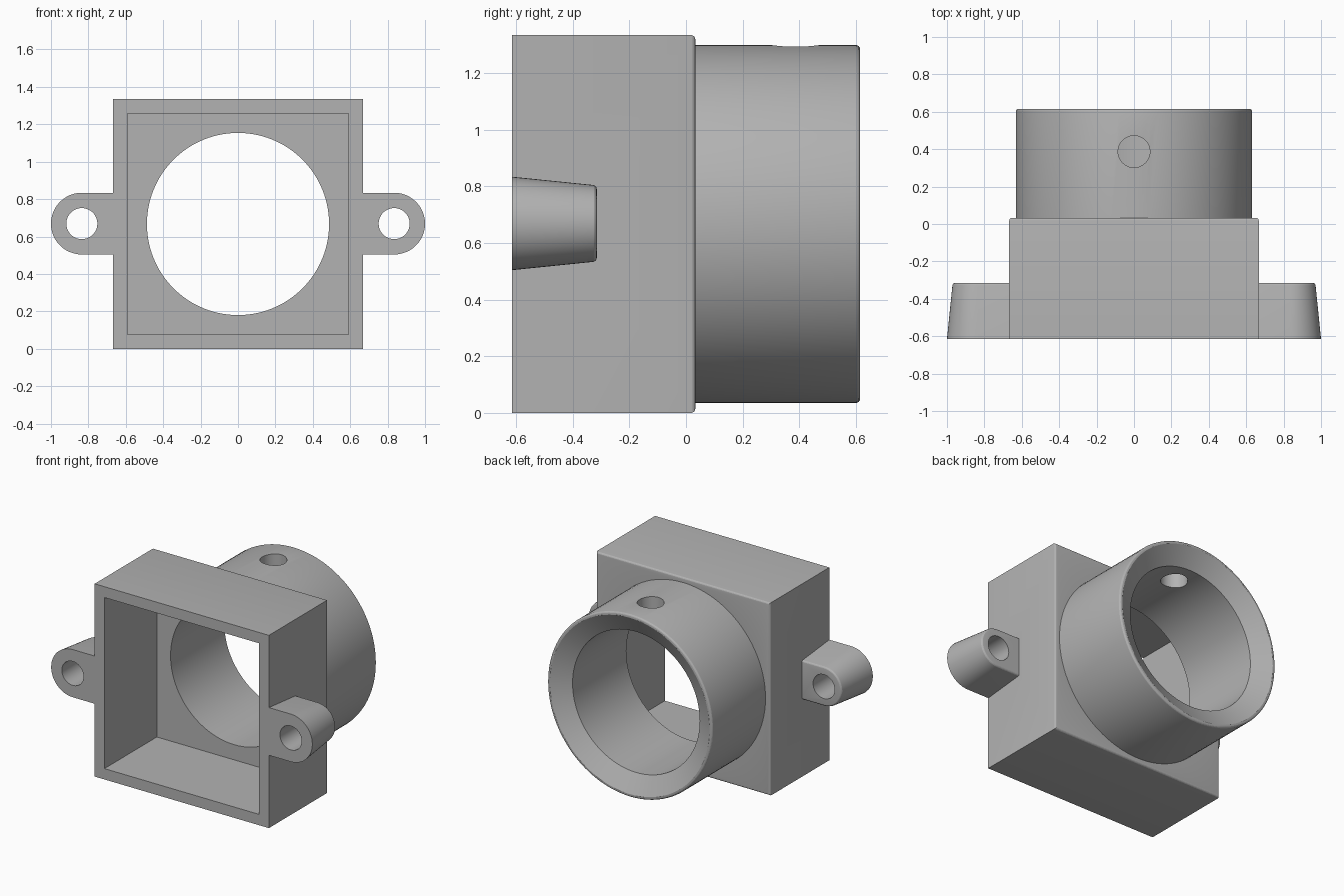
import bpy, bmesh, math
from mathutils import Matrix

cube = bpy.data.objects.get("Cube")
if cube:
    bpy.data.objects.remove(cube, do_unlink=True)

MID = 0.667      # height of the optical axis
FRONT = -0.615
BACK = 0.615

grey = bpy.data.materials.new("mid grey")
grey.use_nodes = True
grey.diffuse_color = (0.45, 0.45, 0.45, 1)
grey.node_tree.nodes["Principled BSDF"].inputs["Base Color"].default_value = (0.45, 0.45, 0.45, 1)


# Cross-section outlines, as (x, z) around the part's own axis
def circle(r, n=96):
    return [(r * math.cos(2 * math.pi * i / n), r * math.sin(2 * math.pi * i / n)) for i in range(n)]


def square(h):
    return [(h, -h), (h, h), (-h, h), (-h, -h)]


def lug(r, side, n=24):
    arc = [(r * math.cos(math.pi * (i / n - 0.5)), r * math.sin(math.pi * (i / n - 0.5))) for i in range(n + 1)]
    return [(side * x, z) for x, z in arc + [(-0.185, r), (-0.185, -r)]]


def loft(name, sections, at=(0, 0, MID), turn=None):
    """Closed solid through (y, outline) sections."""
    bm = bmesh.new()
    rings = [[bm.verts.new((x, y, z)) for x, z in outline] for y, outline in sections]
    for a, b in zip(rings, rings[1:]):
        for i in range(len(a)):
            j = (i + 1) % len(a)
            bm.faces.new((a[i], a[j], b[j], b[i]))
    bm.faces.new(rings[0])
    bm.faces.new(rings[-1])
    if turn:
        bm.transform(turn)
    bm.transform(Matrix.Translation(at))
    bmesh.ops.recalc_face_normals(bm, faces=bm.faces)
    mesh = bpy.data.meshes.new(name)
    bm.to_mesh(mesh)
    bm.free()
    mesh.materials.append(grey)
    obj = bpy.data.objects.new(name, mesh)
    bpy.context.collection.objects.link(obj)
    return obj


def rounded(front, back, r, outline, fillet=0.015, back_r=None):
    """Sections of a straight or tapered part with a rounded back edge."""
    back_r = back_r or r
    secs = [(front, outline(r))]
    for k in range(5):
        a = math.pi / 2 * k / 4
        secs.append((back - fillet * (1 - math.sin(a)), outline(back_r - fillet * (1 - math.cos(a)))))
    return secs


# Square housing, round barrel and two mounting lugs
housing = loft("lens_mount_housing", rounded(FRONT, 0.033, 0.667, square))
additions = [loft("barrel", rounded(-0.02, BACK, 0.632, circle))]
cutters = [
    loft("cavity", [(FRONT - 0.1, square(0.592)), (-0.042, square(0.592))]),
    loft("bore", [(-0.2, circle(0.487)), (0.545, circle(0.487)),
                  (BACK, circle(0.61)), (BACK + 0.05, circle(0.698))]),
    loft("set_screw_hole", [(-0.2, circle(0.085, 48)), (0.2, circle(0.085, 48))],
         (0, 0.387, MID + 0.6), Matrix.Rotation(math.pi / 2, 4, "X")),
]
for side, label in ((1, "left"), (-1, "right")):
    at = (side * 0.835, 0, 0.669)
    additions.append(loft(label + "_lug",
                          rounded(FRONT, -0.315, 0.165, lambda r: lug(r, side), 0.015, 0.136), at))
    cutters.append(loft(label + "_lug_hole", [(-0.7, circle(0.083, 48)), (-0.2, circle(0.083, 48))], at))

# Join the solids, then cut the openings
for parts, operation in ((additions, "UNION"), (cutters, "DIFFERENCE")):
    for part in parts:
        mod = housing.modifiers.new(part.name, "BOOLEAN")
        mod.operation = operation
        mod.solver = "EXACT"
        mod.object = part

bpy.context.view_layer.update()
result = bpy.data.meshes.new_from_object(housing.evaluated_get(bpy.context.evaluated_depsgraph_get()))
housing.modifiers.clear()
housing.data = result
for part in additions + cutters:
    bpy.data.objects.remove(part, do_unlink=True)

# Smooth round walls, crisp edges
bpy.ops.object.select_all(action="DESELECT")
housing.select_set(True)
bpy.context.view_layer.objects.active = housing
bpy.ops.object.shade_smooth_by_angle(angle=math.radians(14))
